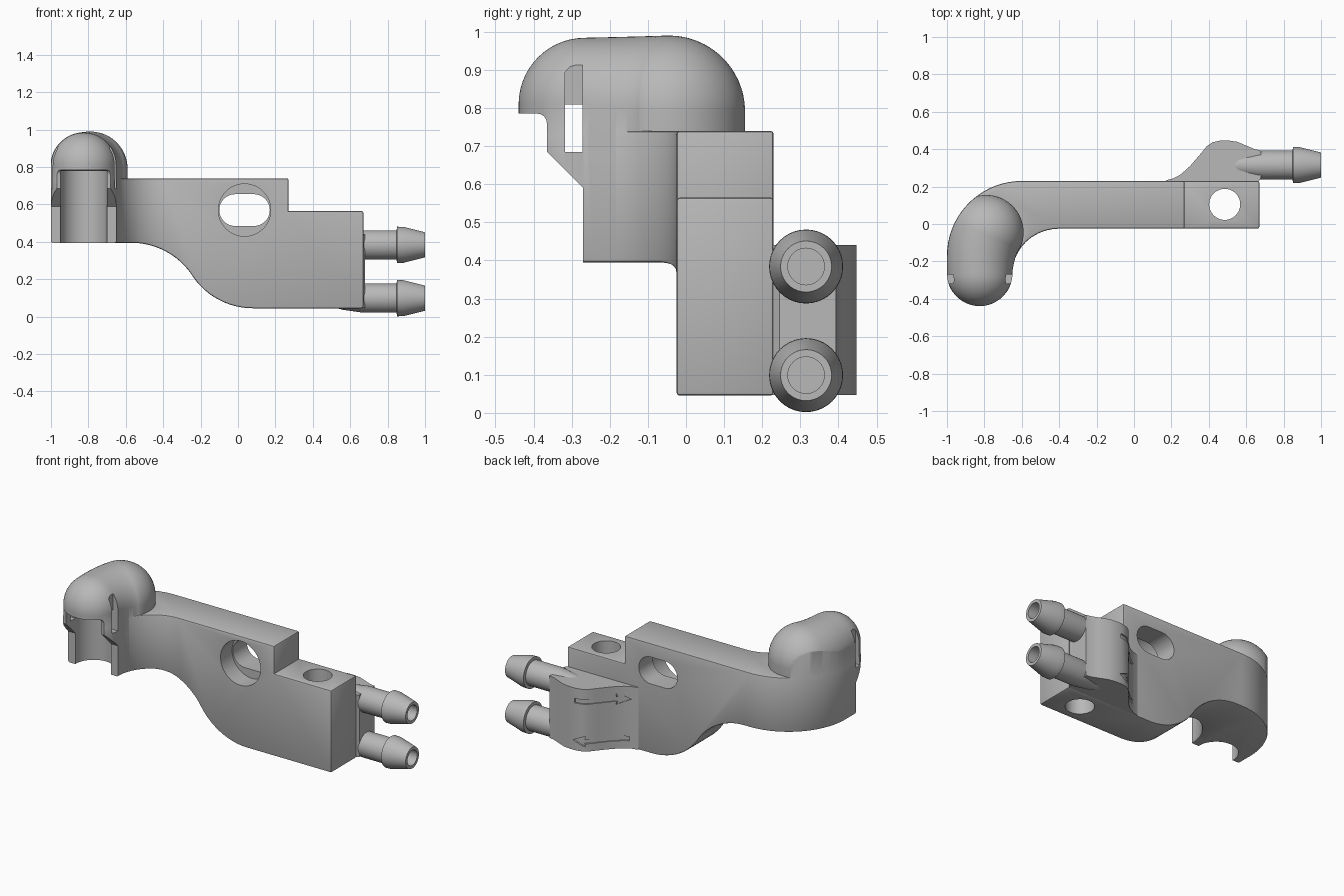
import bpy, bmesh
from math import sin, cos, pi, radians
from mathutils import Vector

cube = bpy.data.objects.get("Cube")
if cube:
    bpy.data.objects.remove(cube, do_unlink=True)

grey = bpy.data.materials.new("plain_grey")
grey.use_nodes = True
grey.diffuse_color = (0.48, 0.48, 0.48, 1)
grey.node_tree.nodes["Principled BSDF"].inputs["Base Color"].default_value = (0.48, 0.48, 0.48, 1)


def finish(name, bm):
    bmesh.ops.remove_doubles(bm, verts=bm.verts, dist=1e-5)
    bmesh.ops.recalc_face_normals(bm, faces=bm.faces)
    mesh = bpy.data.meshes.new(name)
    bm.to_mesh(mesh)
    bm.free()
    mesh.materials.append(grey)
    ob = bpy.data.objects.new(name, mesh)
    bpy.context.collection.objects.link(ob)
    return ob


def arc(cx, cy, rx, ry, start, end, steps=18):
    angles = [radians(start + (end - start) * i / steps) for i in range(steps + 1)]
    return [(cx + rx * cos(a), cy + ry * sin(a)) for a in angles]


def prism(name, outline, axis, lo, hi):
    place = {"x": lambda p, t: (t, p[0], p[1]),
             "y": lambda p, t: (p[0], t, p[1]),
             "z": lambda p, t: (p[0], p[1], t)}[axis]
    clean = [p for i, p in enumerate(outline)
             if (Vector(p) - Vector(outline[i - 1])).length > 1e-4]
    bm = bmesh.new()
    a = [bm.verts.new(place(p, lo)) for p in clean]
    b = [bm.verts.new(place(p, hi)) for p in clean]
    bm.faces.new(a)
    bm.faces.new(b)
    for i in range(len(a)):
        bm.faces.new((a[i - 1], a[i], b[i], b[i - 1]))
    return finish(name, bm)


def box(name, x, y, z):
    return prism(name, [(x[0], y[0]), (x[1], y[0]), (x[1], y[1]), (x[0], y[1])], "z", *z)


def combine(target, other, operation):
    mod = target.modifiers.new("combine", "BOOLEAN")
    mod.operation, mod.solver, mod.object = operation, "EXACT", other
    bpy.context.view_layer.objects.active = target
    bpy.ops.object.modifier_apply(modifier=mod.name)
    bpy.data.objects.remove(other, do_unlink=True)


def lathe_x(name, profile, y, z, steps=40):
    bm = bmesh.new()
    rings = []
    for x, r in profile:
        rings.append([bm.verts.new((x, y + r * cos(2 * pi * i / steps), z + r * sin(2 * pi * i / steps)))
                      for i in range(steps)])
    for a, b in zip(rings, rings[1:]):
        for i in range(steps):
            bm.faces.new((a[i - 1], a[i], b[i], b[i - 1]))
    bm.faces.new(rings[0])
    bm.faces.new(rings[-1])
    return finish(name, bm)


# Body: side profile intersected with the bent plan outline
side = [(-1.1, 0.74), (0.27, 0.74), (0.27, 0.565), (0.8, 0.565), (0.8, 0.045)]
side += arc(0.08, 0.435, 0.39, 0.39, 270, 213.4) + arc(-0.57, 0.005, 0.39, 0.39, 33.4, 90)
side += [(-1.1, 0.395)]
plan = arc(-0.6, -0.17, 0.4, 0.4, 90, 180) + arc(-0.825, -0.265, 0.175, 0.175, 180, 360, 30)
plan += arc(-0.4, -0.265, 0.25, 0.24, 180, 90) + [(0.67, -0.025), (0.67, 0.23)]
body = prism("bracket_body", side, "y", -0.6, 0.6)
combine(body, prism("plan_cutter", plan, "z", 0, 1.2), "INTERSECT")

# Small rounding on the outer edges
bm = bmesh.new()
bm.from_mesh(body.data)
bmesh.ops.remove_doubles(bm, verts=bm.verts, dist=0.003)
sharp = [e for e in bm.edges if e.is_manifold and e.calc_face_angle_signed() > 0.7]
bmesh.ops.bevel(bm, geom=sharp, offset=0.009, offset_type="OFFSET", segments=2,
                profile=0.5, affect="EDGES", clamp_overlap=False)
bm.to_mesh(body.data)
bm.free()

# Domed head: half-round sections swept along a gentle bend, with round ends
p0, p1, p2 = Vector((-0.825, -0.265)), Vector((-0.825, -0.13)), Vector((-0.79, -0.045))
stations = []
for i in range(17):
    t = i / 16
    c = p0 * (1 - t) ** 2 + p1 * 2 * t * (1 - t) + p2 * t * t
    d = ((p1 - p0) * (1 - t) + (p2 - p1) * t).normalized()
    stations.append((c, d, 0.174 + 0.026 * t, 0.81 - 0.02 * t))


def round_end(station, sign):
    c, d, r, z = station
    angles = [radians(89 * i / 14) for i in range(1, 15)]
    return [(c + d * sign * r * sin(a), d, r * cos(a), z) for a in angles]


stations = round_end(stations[0], -1)[::-1] + stations + round_end(stations[-1], 1)
bm = bmesh.new()
rings = []
for c, d, r, z in stations:
    s = Vector((d.y, -d.x))
    ring = []
    for i in range(33):
        a = pi * i / 32
        p = c + s * r * cos(a)
        ring.append(bm.verts.new((p.x, p.y, z + r * sin(a))))
    for sign in (-1, 1):
        p = c + s * r * sign
        ring.append(bm.verts.new((p.x, p.y, 0.66)))
    rings.append(ring)
for a, b in zip(rings, rings[1:]):
    for i in range(len(a)):
        bm.faces.new((a[i - 1], a[i], b[i], b[i - 1]))
bm.faces.new(rings[0])
bm.faces.new(rings[-1])
dome = finish("dome", bm)
bound = arc(-0.6, -0.17, 0.3985, 0.3985, 90, 180, 36) + [(-0.9985, -0.6), (-0.2, -0.6), (-0.2, 0.2285)]
combine(dome, prism("dome_bound", bound, "z", 0.5, 1.2), "INTERSECT")
combine(body, dome, "UNION")

# Head underside, socket and side slots
wedge = [(-0.27, 0.2), (-0.27, 0.59), (-0.365, 0.685)] + arc(-0.39, 0.76, 0.025, 0.025, 0, 90, 6)
wedge += [(-0.6, 0.785), (-0.6, 0.2)]
combine(body, prism("wedge_cutter", wedge, "x", -1.2, -0.5), "DIFFERENCE")
socket = arc(-0.825, -0.265, 0.125, 0.125, 0, 180, 28) + [(-0.95, -0.375), (-0.70, -0.375)]
combine(body, prism("socket_cutter", socket, "z", 0.2, 0.81), "DIFFERENCE")
combine(body, box("slot_cutter", (-1.2, -0.5), (-0.318, -0.271), (0.685, 0.809)), "DIFFERENCE")
for x in ((-1.2, -0.963), (-0.687, -0.5)):
    tip = [(-0.318, 0.686), (-0.271, 0.686), (-0.271, 0.912), (-0.3, 0.912), (-0.318, 0.895)]
    combine(body, prism("slot_cutter", tip, "x", *x), "DIFFERENCE")

# Mounting holes: round recess, long slot and vertical bore
recess = arc(0.035, 0.57, 0.14, 0.14, 0, 360, 48)[:-1]
combine(body, prism("recess_cutter", recess, "y", -0.3, 0.09), "DIFFERENCE")
oblong = arc(0.085, 0.57, 0.085, 0.085, -90, 90) + arc(-0.015, 0.57, 0.085, 0.085, 90, 270)
combine(body, prism("oblong_cutter", oblong, "y", -0.4, 0.5), "DIFFERENCE")
bore = arc(0.485, 0.105, 0.083, 0.083, 0, 360, 48)[:-1]
combine(body, prism("bore_cutter", bore, "z", -0.2, 0.8), "DIFFERENCE")

# Hose block on the back, with two shallow flow arrows
hump = [(0.17, 0.2), (0.17, 0.233), (0.21, 0.244), (0.25, 0.265), (0.3, 0.31), (0.36, 0.38),
        (0.39, 0.417), (0.42, 0.437), (0.46, 0.446), (0.5, 0.447), (0.55, 0.44),
        (0.61, 0.415), (0.645, 0.4), (0.68, 0.393), (0.68, 0.245), (0.64, 0.2)]
block = prism("hose_block", hump, "z", 0.047, 0.44)
half = [(0, 0), (0.075, 0.034), (0.07, 0.014), (0.26, 0.014)]
shape = half + [(x, -z) for x, z in half[:0:-1]]
for start, sign, z in ((0.21, 1, 0.36), (0.48, -1, 0.11)):
    arrow = prism("arrow_cutter", [(start + sign * p[0], z + p[1]) for p in shape], "y", 0.195, 0.6)
    core = prism("arrow_core", [(x, y - 0.01) for x, y in hump], "z", 0, 0.5)
    combine(arrow, core, "DIFFERENCE")
    combine(block, arrow, "DIFFERENCE")

# Barbed hose fittings
barb = [(0.5, 0.045), (0.56, 0.062), (0.67, 0.078), (0.848, 0.078), (0.85, 0.097), (0.885, 0.096),
        (1.0, 0.067), (1.0, 0.048), (0.7, 0.048)]
fittings = [lathe_x(name, barb, 0.315, z)
            for name, z in (("lower_hose_fitting", 0.099), ("upper_hose_fitting", 0.384))]

# Smooth shading with sharp edges kept
bpy.ops.object.select_all(action="DESELECT")
for ob in [body, block] + fittings:
    ob.select_set(True)
bpy.context.view_layer.objects.active = body
bpy.ops.object.shade_smooth_by_angle(angle=radians(30))
